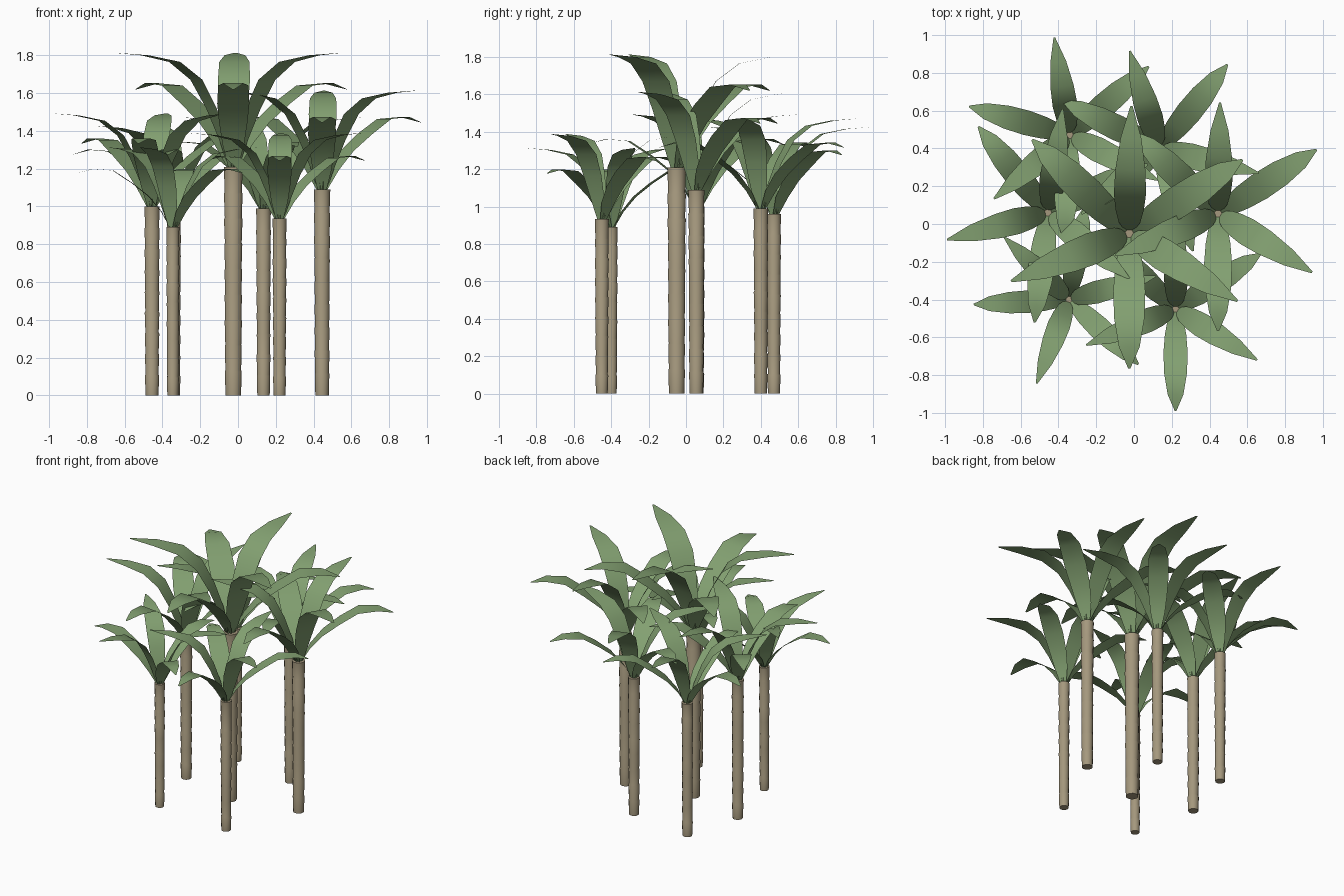
import bpy, bmesh, math, random

if "Cube" in bpy.data.objects:
    bpy.data.objects.remove(bpy.data.objects["Cube"])

random.seed(4)


def material(name, rgb):
    m = bpy.data.materials.new(name)
    m.diffuse_color = (*rgb, 1)
    m.use_nodes = True
    m.node_tree.nodes["Principled BSDF"].inputs["Base Color"].default_value = m.diffuse_color
    return m


LEAF = material("leaf green", (0.225, 0.352, 0.165))
BARK = material("bark tan", (0.376, 0.316, 0.208))

# Frond spines as (outward, up), with blade width at each point
HIGH = [(.015, 0), (.06, .16), (.125, .32), (.21, .47), (.335, .565), (.505, .60), (.675, .613)]
LOW = [(.015, 0), (.085, .13), (.18, .245), (.305, .345), (.45, .44), (.60, .452), (.715, .42)]
WIDTH = [.05, .115, .15, .17, .16, .11, .012]
FRONDS = [(89, HIGH), (136, LOW), (202, HIGH), (270, LOW), (328, HIGH), (33, LOW)]

# x, y, trunk height, size, turn in degrees
PALMS = [(-.025, -.05, 1.21, 1.0, 0), (.445, .055, 1.09, .87, 0),
         (.22, -.45, .935, .755, 0), (-.345, -.40, .89, .705, 47),
         (-.455, .06, 1.0, .82, -7), (.135, .40, .99, .80, 18),
         (-.34, .47, .96, .775, 131)]


def finish(name, bm, mat, flat_ends=False):
    me = bpy.data.meshes.new(name)
    for f in bm.faces:
        f.smooth = not (flat_ends and len(f.verts) > 4)
    bm.to_mesh(me)
    bm.free()
    me.materials.append(mat)
    ob = bpy.data.objects.new(name, me)
    bpy.context.collection.objects.link(ob)


def trunk(name, x, y, h, s):
    # Stacked bands, each flaring slightly to its upper rim
    bm = bmesh.new()
    bands, sides = 9, 12
    rings = []
    for i in range(bands):
        base = (.041 + .005 * i / bands) * s
        wob = random.uniform(-.001, .001)
        for z, r in ((i / bands, base), ((i + .93) / bands, base + .004 * s + wob)):
            z = z if i < bands - 1 or z < (bands - .5) / bands else 1
            rings.append([bm.verts.new((x + r * math.cos(2 * math.pi * k / sides),
                                        y + r * math.sin(2 * math.pi * k / sides), z * h))
                          for k in range(sides)])
    for a, b in zip(rings, rings[1:]):
        for k in range(sides):
            j = (k + 1) % sides
            bm.faces.new((a[k], a[j], b[j], b[k]))
    bm.faces.new(rings[0][::-1])
    bm.faces.new(rings[-1])
    finish(name, bm, BARK, True)


def crown(name, x, y, h, s, turn):
    # Six arching single-sheet blades, alternately high and low
    bm = bmesh.new()
    for ang, spine in FRONDS:
        a = math.radians(ang + turn)
        c, n = math.cos(a), math.sin(a)
        rows = []
        for (r, z), w in zip(spine, WIDTH):
            rows.append([bm.verts.new((x + s * (r * c - t * w * n),
                                       y + s * (r * n + t * w * c),
                                       h - .01 + s * z)) for t in (-.5, 0, .5)])
        for p, q in zip(rows, rows[1:]):
            for k in range(2):
                bm.faces.new((p[k], q[k], q[k + 1], p[k + 1]))
    finish(name, bm, LEAF)


for i, (x, y, h, s, turn) in enumerate(PALMS, 1):
    trunk(f"trunk_{i}", x, y, h, s)
    crown(f"fronds_{i}", x, y, h, s, turn)
